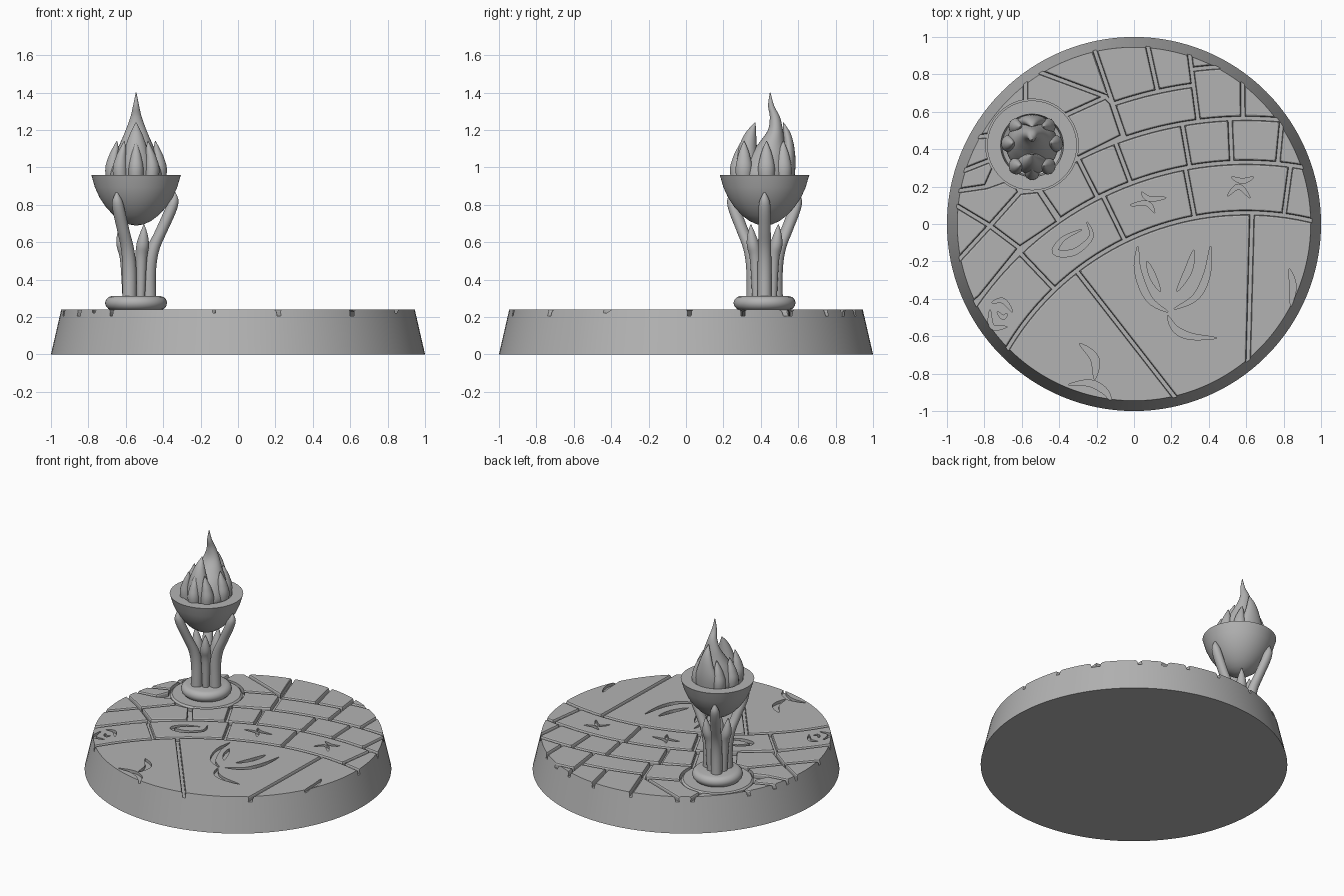
import bpy, bmesh, math
from mathutils import Vector

cube = bpy.data.objects.get("Cube")
if cube:
    bpy.data.objects.remove(cube, do_unlink=True)

stone = bpy.data.materials.new("grey_stone")
stone.use_nodes = True
GREY = (0.45, 0.45, 0.45, 1)
stone.diffuse_color = GREY
stone.node_tree.nodes["Principled BSDF"].inputs["Base Color"].default_value = GREY

FLOOR, TOP = 0.205, 0.24
HUB = Vector((-0.545, 0.42))      # centre of the brazier
ARC = Vector((0.6, -1.425))       # centre of the curved paving rows


def finish(name, bm, smooth=None):
    bmesh.ops.recalc_face_normals(bm, faces=bm.faces)
    mesh = bpy.data.meshes.new(name)
    bm.to_mesh(mesh)
    bm.free()
    mesh.materials.append(stone)
    obj = bpy.data.objects.new(name, mesh)
    bpy.context.collection.objects.link(obj)
    if smooth:
        select(obj)
        bpy.ops.object.shade_smooth_by_angle(angle=math.radians(smooth))
    return obj


def select(obj):
    bpy.ops.object.select_all(action='DESELECT')
    obj.select_set(True)
    bpy.context.view_layer.objects.active = obj


def skin(bm, loops):
    """Join equal-length loops of points into a capped solid."""
    rings = [[bm.verts.new(p) for p in loop] for loop in loops]
    for a, b in zip(rings, rings[1:]):
        for i in range(len(a)):
            j = (i + 1) % len(a)
            bm.faces.new((a[i], a[j], b[j], b[i]))
    bm.faces.new(rings[0][::-1])
    bm.faces.new(rings[-1])


def spline(points, steps):
    """Catmull-Rom curve through tuples of any length."""
    pts = [points[0], *points, points[-1]]
    out = []
    for i in range(1, len(pts) - 2):
        for s in range(steps):
            t = s / steps
            out.append([0.5 * (2 * b + (c - a) * t + (2 * a - 5 * b + 4 * c - d) * t * t
                               + (3 * b - a - 3 * c + d) * t ** 3)
                        for a, b, c, d in zip(*pts[i - 1:i + 3])])
    return out + [list(points[-1])]


def rounds(stations, segs, centre=HUB):
    """Horizontal ellipses from (dx, dy, z, rx, ry) stations."""
    turn = [math.tau * k / segs for k in range(segs)]
    return [[(centre.x + x + rx * math.cos(a), centre.y + y + ry * math.sin(a), z) for a in turn]
            for x, y, z, rx, ry in stations]


def lathe(name, profile, segs=64, centre=HUB, smooth=40):
    bm = bmesh.new()
    skin(bm, rounds([(0, 0, z, r, r) for r, z in profile], segs, centre))
    return finish(name, bm, smooth)


def boolean(obj, cutter, operation):
    cutter.hide_render = True
    mod = obj.modifiers.new("cut", 'BOOLEAN')
    mod.operation, mod.solver, mod.object, mod.use_self = operation, 'EXACT', cutter, True
    select(obj)
    bpy.ops.object.modifier_apply(modifier=mod.name)
    bpy.data.objects.remove(cutter, do_unlink=True)


def shrink(pts, d):
    """Offset a counter-clockwise outline inwards."""
    out = []
    for i, p in enumerate(pts):
        u = (p - pts[i - 1]).normalized()
        v = (pts[(i + 1) % len(pts)] - p).normalized()
        n = Vector((-u.y - v.y, u.x + v.x)).normalized()
        out.append(p + n * d / max(0.4, n.dot(Vector((-u.y, u.x)))))
    return out


def tile(bm, pts):
    pts = [Vector(p) for p in pts]
    if sum(pts[i - 1].cross(pts[i]) for i in range(len(pts))) < 0:
        pts.reverse()
    levels = ((0.01, FLOOR), (0.01, TOP - 0.012), (0.014, TOP - 0.003), (0.02, TOP))
    skin(bm, [[(p.x, p.y, z) for p in shrink(pts, d)] for d, z in levels])


def arc(r, a0, a1, n=8):
    angles = [math.radians(a0 + (a1 - a0) * i / n) for i in range(n + 1)]
    return [ARC + Vector((-math.sin(a), math.cos(a))) * r for a in angles]


# Round plinth, with the floor of the grooves as its top
def cone_radius(z):
    return 1 - 0.055 * z / TOP


lathe("plinth", [(1, 0), (cone_radius(FLOOR), FLOOR)], 128, Vector((0, 0)))

# Paving stones in curved rows: inner radius, outer radius, dividing angles
paving = bmesh.new()
rows = [(1.485, 1.755, (64, 43.6, 25.9, 10.7, -7.8, -20)),
        (1.755, 1.99, (34.5, 26.9, 20.6, 9.9, 2.5, -5.5, -16)),
        (1.99, 2.185, (19, 7.4)), (1.99, 2.27, (7.4, 0.5)), (1.99, 2.7, (0.5, -16)),
        (2.185, 2.7, (19, 12.5, 7.4)), (2.27, 2.7, (7.4, 0.5))]
for r0, r1, cuts in rows:
    for a, b in zip(cuts, cuts[1:]):
        tile(paving, arc(r0, a, b) + arc(r1, b, a))

# Three large slabs in front of the rows
tile(paving, arc(1.485, 66, 37.7, 14) + [(0.3, -1.03), (-0.9, -1.2)])
tile(paving, arc(1.485, 37.7, -1.2, 18) + [(0.6, -1.1), (0.3, -1.03)])
tile(paving, arc(1.485, -1.2, -25, 10) + [(1.2, -1.1), (0.6, -1.1)])

# Irregular stones around the brazier
hub_l, rim_l, rim_f, rim_b = (-.77, -.01), (-1.05, .16), (-1, -.26), (-1, .25)
fork, peak, notch = (-.15, .68), (-.58, .84), (-.12, .65)
for outline in (
        [rim_l, hub_l, rim_f, (-1.1, -.1)],
        [hub_l, (-.61, -.13), (-.82, -.39), (-.95, -.5), rim_f],
        [hub_l, (-.61, .17), (-.51, .18), (-.4, .01), (-.61, -.13)],
        [rim_l, hub_l, (-.61, .17), (-.65, .25), (-.79, .2)],
        [rim_l, (-.79, .2), (-.72, .36), rim_b],
        [rim_b, (-.72, .36), (-.7, .48), (-1, .45)],
        [(-1, .45), (-.7, .48), (-.58, .64), peak, (-.62, .95), (-.9, .75)],
        [(-.58, .64), (-.37, .58), fork, peak],
        [peak, fork, notch, (-.25, 1.05), (-.6, 1.05)],
        [(-.37, .58), fork, notch, (-.06, .47), (-.104, .447), (-.3, .35), (-.36, .4)]):
    tile(paving, outline)
stones = finish("paving_stones", paving)

# Trim the stones to the plinth's slope and clear a round seat for the brazier
boolean(stones, lathe("trim", [(1, 0), (cone_radius(0.3), 0.3)], 128, Vector((0, 0))), 'INTERSECT')
boolean(stones, lathe("seat_cut", [(0.248, 0.15), (0.248, 0.3)]), 'DIFFERENCE')

# Engraved tapering strokes: width, then path
strokes = [
    (.035, [(.02, -.12), (.02, -.25), (.08, -.4), (.18, -.47)]),
    (.035, [(.41, -.12), (.39, -.27), (.33, -.39), (.215, -.455)]),
    (.035, [(.18, -.49), (.22, -.56), (.3, -.6), (.44, -.61)]),
    (.03, [(.07, -.2), (.1, -.28), (.14, -.36)]),
    (.035, [(.32, -.14), (.29, -.25), (.23, -.36)]),
    (.04, [(-.29, -.64), (-.21, -.72), (-.21, -.83)]),
    (.035, [(-.35, -.86), (-.24, -.85), (-.16, -.89), (-.12, -.95)]),
    (.03, [(.83, -.24), (.85, -.33), (.84, -.44)]),
    (.03, [(-.25, .01), (-.23, -.07), (-.32, -.15), (-.42, -.15), (-.38, -.08), (-.28, -.03)]),
    (.022, [(-.02, .1), (.07, .11), (.11, .06)]),
    (.022, [(.04, .17), (.08, .135), (.17, .14)]),
    (.022, [(.52, .25), (.58, .23), (.64, .25)]),
    (.022, [(.5, .15), (.56, .2), (.62, .14)]),
    (.022, [(-.76, -.42), (-.7, -.41), (-.65, -.47)]),
    (.022, [(-.77, -.46), (-.76, -.55), (-.68, -.55)]),
    (.018, [(-.73, -.47), (-.7, -.5), (-.68, -.48)])]
carving = bmesh.new()
for width, path in strokes:
    line = [Vector(p) for p in spline(path, 5)]
    left, right = [], []
    for i, p in enumerate(line):
        d = (line[min(i + 1, len(line) - 1)] - line[max(i - 1, 0)]).normalized()
        half = width / 2 * math.sin(math.pi * i / (len(line) - 1)) + 0.002
        side = Vector((-d.y, d.x)) * half
        left.append(p + side)
        right.append(p - side)
    outline = left + right[::-1]
    skin(carving, [[(p.x, p.y, z) for p in outline] for z in (TOP - 0.02, TOP + 0.03)])
boolean(stones, finish("carving", carving), 'DIFFERENCE')

# Brazier: seat disc, rounded foot and hollow bowl
lathe("seat_disc", [(.236, .2), (.236, .228), (.224, TOP)])
lathe("foot", [(.13, .235), (.148, .243), (.161, .257), (.166, .275),
               (.161, .293), (.148, .306), (.13, .312), (.02, .312)])
lathe("bowl", [(.01, .69), (.04, .695), (.08, .713), (.12, .743), (.16, .786), (.195, .838),
               (.22, .893), (.235, .945), (.24, .96), (.168, .96), (.16, .9), (.1, .87), (.01, .865)])


# Three curved prongs holding the bowl, with a short spike between each pair
def stem(name, degrees, path):
    c, s = math.cos(math.radians(degrees)), math.sin(math.radians(degrees))
    bm = bmesh.new()
    skin(bm, rounds([(r * c, r * s, z, w, w) for r, z, w in spline(path, 5)], 20))
    finish(name, bm, 50)


PRONG = [(.07, .29, .037), (.07, .45, .037), (.09, .56, .035), (.135, .66, .033),
         (.18, .76, .033), (.2, .82, .027), (.207, .865, .005)]
SPIKE = [(.05, .29, .022), (.055, .5, .03), (.07, .58, .034), (.08, .64, .022), (.085, .695, .002)]
for k in range(3):
    stem(f"prong_{k + 1}", 120 * k, PRONG)
    stem(f"spike_{k + 1}", 120 * k + 60, SPIKE)

# Flame: one tall tongue with smaller ones around it
tongues = {
    "tall": [(0, 0, .86, .1, .1), (0, 0, .95, .14, .14), (0, .02, 1.05, .12, .11),
             (0, .04, 1.13, .085, .07), (0, .058, 1.2, .055, .04), (0, .055, 1.27, .03, .027),
             (0, .035, 1.33, .016, .016), (0, .03, 1.4, .002, .002)],
    "front": [(0, -.07, .86, .08, .07), (0, -.09, 1, .085, .065), (0, -.09, 1.1, .06, .05),
              (0, -.075, 1.18, .032, .03), (0, -.05, 1.24, .002, .002)],
    "back": [(0, .1, .86, .08, .05), (0, .12, 1, .085, .045), (0, .13, 1.1, .055, .03),
             (0, .12, 1.18, .028, .02), (0, .1, 1.24, .002, .002)]}
small = [(0, 0, .86, .03, .03), (.01, 0, .98, .04, .045), (.005, 0, 1.05, .03, .035),
         (-.005, 0, 1.1, .017, .02), (-.012, 0, 1.14, .002, .002)]
for side, sign in (("left", 1), ("right", -1)):
    for part, x, y in (("middle", .115, .01), ("front", .075, -.11), ("back", .075, .1)):
        tongues[f"{side}_{part}"] = [(sign * (x + dx), y, z, rx, ry) for dx, _, z, rx, ry in small]
tongues["small_front"] = [(0, -.135 - dx, z, rx, rx) for dx, _, z, rx, ry in small]
for name, path in tongues.items():
    bm = bmesh.new()
    skin(bm, rounds(spline(path, 5), 24))
    finish(f"flame_{name}", bm, 60)
